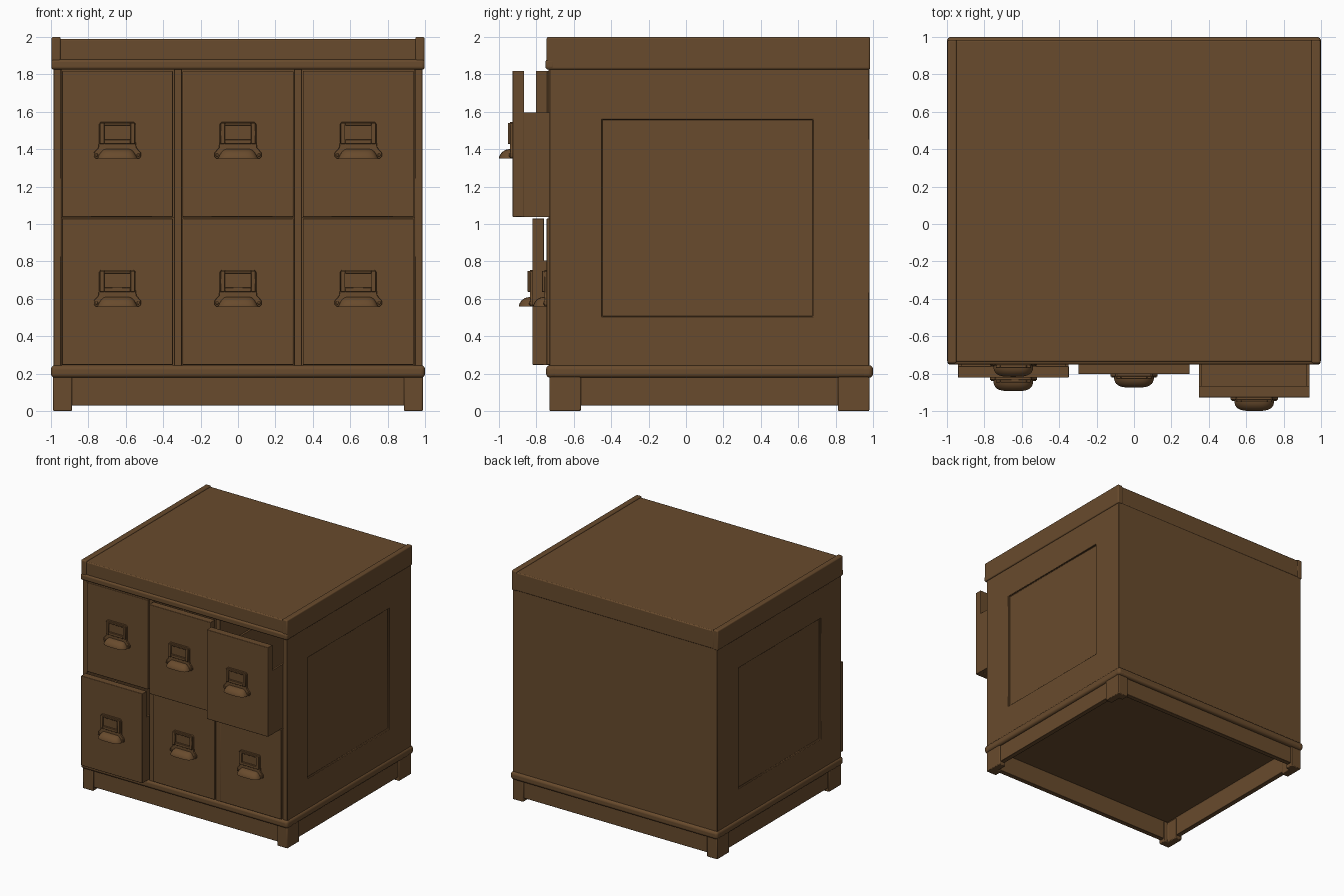
import bpy, bmesh, math

if "Cube" in bpy.data.objects:
    bpy.data.objects.remove(bpy.data.objects["Cube"])

wood = bpy.data.materials.new("brown_wood")
wood.diffuse_color = (0.14, 0.07, 0.026, 1)
wood.use_nodes = True
wood.node_tree.nodes["Principled BSDF"].inputs["Base Color"].default_value = wood.diffuse_color


def finish(name, bm, bevel=0.0, segments=2):
    bmesh.ops.recalc_face_normals(bm, faces=bm.faces)
    me = bpy.data.meshes.new(name)
    bm.to_mesh(me)
    bm.free()
    me.materials.append(wood)
    ob = bpy.data.objects.new(name, me)
    bpy.context.collection.objects.link(ob)
    if bevel:
        m = ob.modifiers.new("bevel", 'BEVEL')
        m.width, m.segments, m.limit_method = bevel, segments, 'ANGLE'
    return ob


def add_box(bm, x0, x1, y0, y1, z0, z1):
    vs = bmesh.ops.create_cube(bm, size=1)["verts"]
    for v in vs:
        v.co = ((x0, x1)[v.co.x > 0], (y0, y1)[v.co.y > 0], (z0, z1)[v.co.z > 0])
    return vs


def box(name, x0, x1, y0, y1, z0, z1, bevel=0.004, segments=2):
    bm = bmesh.new()
    add_box(bm, x0, x1, y0, y1, z0, z1)
    return finish(name, bm, bevel, segments)


def prism(bm, pts, place):
    """Extrude a 2D outline; place(p, k) gives the 3D point at end k (0 or 1)."""
    ends = [[bm.verts.new(place(p, k)) for p in pts] for k in (0, 1)]
    for e in ends:
        bm.faces.new(e)
    n = len(pts)
    for i in range(n):
        j = (i + 1) % n
        bm.faces.new((ends[0][i], ends[0][j], ends[1][j], ends[1][i]))


# Side walls with a shallow sunken panel
for s, side in ((-1, "left"), (1, "right")):
    bm = bmesh.new()
    add_box(bm, *sorted((s * 0.945, s * 0.987)), -0.73, 0.98, 0.22, 1.85)
    bm.normal_update()
    face = max(bm.faces, key=lambda f: s * f.normal.x)
    bmesh.ops.inset_individual(bm, faces=[face], thickness=0.1)
    for v in face.verts:
        v.co.y = -0.45 if v.co.y < 0.125 else 0.68
        v.co.z = 0.505 if v.co.z < 1.03 else 1.56
    bm.normal_update()
    bmesh.ops.inset_individual(bm, faces=[face], thickness=0.002, depth=-0.015)
    finish(side + "_side_wall", bm, 0.003, 1)

# Carcass: back, floor, shelf, dividers
box("back_panel", -0.95, 0.95, 0.94, 0.98, 0.22, 1.85, 0)
box("cabinet_floor", -0.95, 0.95, -0.72, 0.95, 0.2, 0.243, 0)
box("shelf", -0.95, 0.95, -0.72, 0.95, 1.031, 1.036, 0)
for x, side in ((-0.3215, "left"), (0.3215, "right")):
    box(side + "_divider", x - 0.021, x + 0.021, -0.735, 0.95, 0.22, 1.85)

# Top: board, raised side rails and front moulding
box("top_board", -0.96, 0.96, -0.738, 0.983, 1.83, 1.99, 0.008)
for s, side in ((-1, "left"), (1, "right")):
    box(side + "_top_rail", *sorted((s * 0.948, s * 0.997)), -0.745, 0.985, 1.826, 2.0, 0.01, 3)
box("front_top_moulding", -0.998, 0.998, -0.752, -0.70, 1.826, 1.88, 0.015, 4)

# Base moulding ring
for i, y in enumerate((-0.748, 0.93)):
    box(("front", "back")[i] + "_base_moulding", -1, 1, y, y + 0.07, 0.178, 0.245, 0.022, 4)
for s, side in ((-1, "left"), (1, "right")):
    box(side + "_base_moulding", *sorted((s * 0.93, s * 1.0)), -0.748, 1.0, 0.178, 0.245, 0.022, 4)

# Plinth aprons
box("front_apron", -0.93, 0.93, -0.718, -0.675, 0.03, 0.2)
box("back_apron", -0.93, 0.93, 0.925, 0.968, 0.03, 0.2)
for s, side in ((-1, "left"), (1, "right")):
    box(side + "_apron", *sorted((s * 0.932, s * 0.975)), -0.70, 0.95, 0.03, 0.2)

# L-shaped corner feet
for sx in (-1, 1):
    for y, d, end in ((-0.73, 1, "front"), (0.98, -1, "back")):
        outline = [(0, 0), (0.1, 0), (0.1, 0.07), (0.065, 0.07), (0.065, 0.168), (0, 0.168)]
        bm = bmesh.new()
        prism(bm, outline, lambda p, k: (sx * (0.988 - p[0]), y + d * p[1], 0.19 * k))
        finish(f"{end}_{'left' if sx < 0 else 'right'}_foot", bm, 0.006)


def pull(name, cx, y, z0):
    """Cup pull with label holder, on a drawer front at depth y."""
    bm = bmesh.new()
    # backplate with ears
    half = [(0.116, 0.312), (0.126, 0.322), (0.126, 0.343), (0.115, 0.355), (0.102, 0.37),
            (0.098, 0.40), (0.098, 0.495), (0.088, 0.508)]
    pts = half + [(-a, b) for a, b in reversed(half)]
    prism(bm, pts, lambda p, k: (cx + p[0], y + 0.004 - 0.016 * k, z0 + p[1]))
    # label frame bars
    for a0, a1, b0, b1 in ((-0.094, -0.07, 0.39, 0.503), (0.07, 0.094, 0.39, 0.503),
                           (-0.07, 0.07, 0.39, 0.414), (-0.07, 0.07, 0.489, 0.503)):
        add_box(bm, cx + a0, cx + a1, y - 0.025, y, z0 + b0, z0 + b1)
    # screws on the ears
    for s in (-1, 1):
        pts = [(0.009 * math.cos(t * math.pi / 5), 0.009 * math.sin(t * math.pi / 5)) for t in range(10)]
        prism(bm, pts, lambda p, k: (cx + s * 0.112 + p[0], y - 0.008 - 0.01 * k, z0 + 0.331 + p[1]))
    finish(name + "_label_holder", bm, 0.002, 1)

    # cup: stacked half-rounded outlines
    bm = bmesh.new()
    levels = [(0.107, 0.072, 0.312), (0.105, 0.072, 0.318), (0.098, 0.066, 0.332),
              (0.088, 0.055, 0.347), (0.076, 0.038, 0.358), (0.068, 0.018, 0.362)]
    rings = []
    for w, d, z in levels:
        ring = []
        for i in range(17):
            t = math.pi * i / 16
            c, s = math.cos(t), math.sin(t)
            ring.append(bm.verts.new((cx + w * math.copysign(abs(c) ** 0.6, c),
                                      y - d * abs(s) ** 0.6, z0 + z)))
        rings.append(ring)
    for a, b in zip(rings, rings[1:]):
        for i in range(16):
            bm.faces.new((a[i], a[i + 1], b[i + 1], b[i]))
        bm.faces.new((a[16], a[0], b[0], b[16]))
    bm.faces.new(rings[-1])
    under = bm.faces.new(rings[0])
    bmesh.ops.recalc_face_normals(bm, faces=bm.faces)
    # hollow underside
    bmesh.ops.inset_individual(bm, faces=[under], thickness=0.008)
    bmesh.ops.inset_individual(bm, faces=[under], thickness=0.008, depth=-0.02)
    finish(name + "_cup_pull", bm)


# Drawers, some pulled part way out
W = 0.2965
fronts = {("lower", 0.247, 0.783): (-0.822, -0.745, -0.745),
          ("upper", 1.038, 0.78): (-0.745, -0.803, -0.928)}
for (row, z0, h), ys in fronts.items():
    for col, cx, y in zip(("left", "middle", "right"), (-0.645, 0, 0.643), ys):
        name = f"{row}_{col}_drawer"
        box(name + "_front", cx - W, cx + W, y, y + 0.063, z0, z0 + h)
        bm = bmesh.new()
        y0, y1, top = y + 0.06, y + 1.6, z0 + 0.557
        for s in (-1, 1):
            add_box(bm, *sorted((cx + s * (W - 0.018), cx + s * (W - 0.001))), y0, y1, z0, top)
        add_box(bm, cx - W + 0.01, cx + W - 0.01, y1 - 0.02, y1, z0, top)
        add_box(bm, cx - W + 0.01, cx + W - 0.01, y0, y1 - 0.01, z0 + 0.001, z0 + 0.02)
        finish(name + "_box", bm)
        pull(name, cx, y, z0)

# Smooth shading on rounded edges
bpy.ops.object.select_all(action='SELECT')
bpy.context.view_layer.objects.active = bpy.context.selected_objects[0]
bpy.ops.object.shade_smooth_by_angle(angle=math.radians(35))
